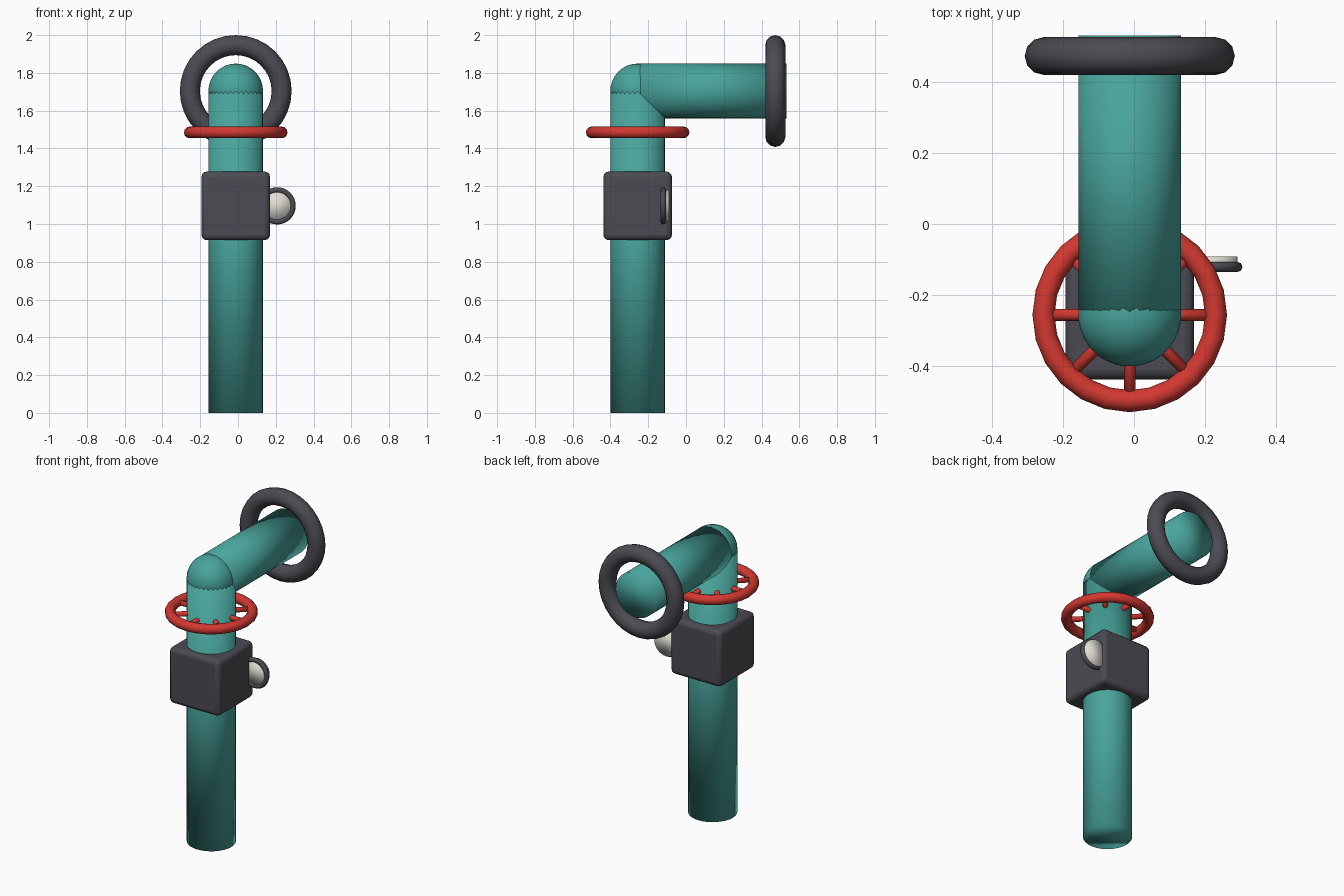
import bpy
from math import pi, cos, sin
from mathutils import Vector

default = bpy.data.objects.get("Cube")
if default:
    bpy.data.objects.remove(default, do_unlink=True)


def material(name, rgb):
    m = bpy.data.materials.new(name)
    m.use_nodes = True
    m.diffuse_color = (*rgb, 1)
    m.node_tree.nodes["Principled BSDF"].inputs["Base Color"].default_value = (*rgb, 1)
    return m


teal = material("teal paint", (0.065, 0.37, 0.33))
red = material("red paint", (0.65, 0.04, 0.03))
iron = material("dark iron", (0.07, 0.07, 0.085))
ivory = material("ivory dial", (0.75, 0.73, 0.65))

PIPE_X, PIPE_Y = -0.012, -0.256
PIPE_R = 0.1445
ELBOW = Vector((PIPE_X, PIPE_Y, 1.704))
WHEEL = Vector((PIPE_X, PIPE_Y, 1.485))
BODY = Vector((PIPE_X, PIPE_Y, 1.096))
FACING_Y = (pi / 2, 0, 0)


def finish(name, mat):
    ob = bpy.context.object
    ob.name = name
    ob.data.materials.append(mat)
    bpy.ops.object.shade_smooth()
    return ob


def rod(name, start, end, radius, sides, mat):
    axis = Vector(end) - Vector(start)
    bpy.ops.mesh.primitive_cylinder_add(
        vertices=sides, radius=radius, depth=axis.length,
        location=(Vector(start) + Vector(end)) / 2,
        rotation=axis.to_track_quat("Z", "Y").to_euler())
    return finish(name, mat)


def ring(name, loc, major, minor, segs, sides, mat, rot=(0, 0, 0)):
    bpy.ops.mesh.primitive_torus_add(
        location=loc, rotation=rot, major_radius=major, minor_radius=minor,
        major_segments=segs, minor_segments=sides)
    return finish(name, mat)


# Pipe run: upright, ball elbow and horizontal outlet
rod("upright_pipe", (PIPE_X, PIPE_Y, 0), ELBOW, PIPE_R, 32, teal)
rod("outlet_pipe", ELBOW, (PIPE_X, 0.531, ELBOW.z), PIPE_R, 32, teal)
bpy.ops.mesh.primitive_uv_sphere_add(
    segments=32, ring_count=16, radius=PIPE_R + 0.0008,
    location=ELBOW, rotation=(0, 0, pi / 32))
finish("elbow_ball", teal)

# Outlet flange
ring("outlet_flange", (PIPE_X, 0.473, ELBOW.z), 0.243, 0.053, 32, 12, iron, FACING_Y)

# Handwheel with eight spokes
ring("handwheel_rim", WHEEL, 0.243, 0.031, 24, 12, red)
for i in range(8):
    a = i * pi / 4
    tip = WHEEL + Vector((cos(a), sin(a), 0)) * 0.22
    rod(f"handwheel_spoke_{i + 1}", WHEEL, tip, 0.0165, 8, red)

# Valve body with rounded edges
bpy.ops.mesh.primitive_cube_add(size=0.363, location=BODY)
body = finish("valve_body", iron)
bevel = body.modifiers.new("rounded edges", "BEVEL")
bevel.width = 0.028
bevel.segments = 3
bpy.ops.object.shade_smooth_by_angle()

# Pressure gauge: dial disc inside a bezel
rod("gauge_dial", (0.207, -0.128, BODY.z), (0.207, -0.091, BODY.z), 0.084, 32, ivory)
ring("gauge_bezel", (0.207, -0.121, BODY.z), 0.084, 0.0145, 32, 8, iron, FACING_Y)
